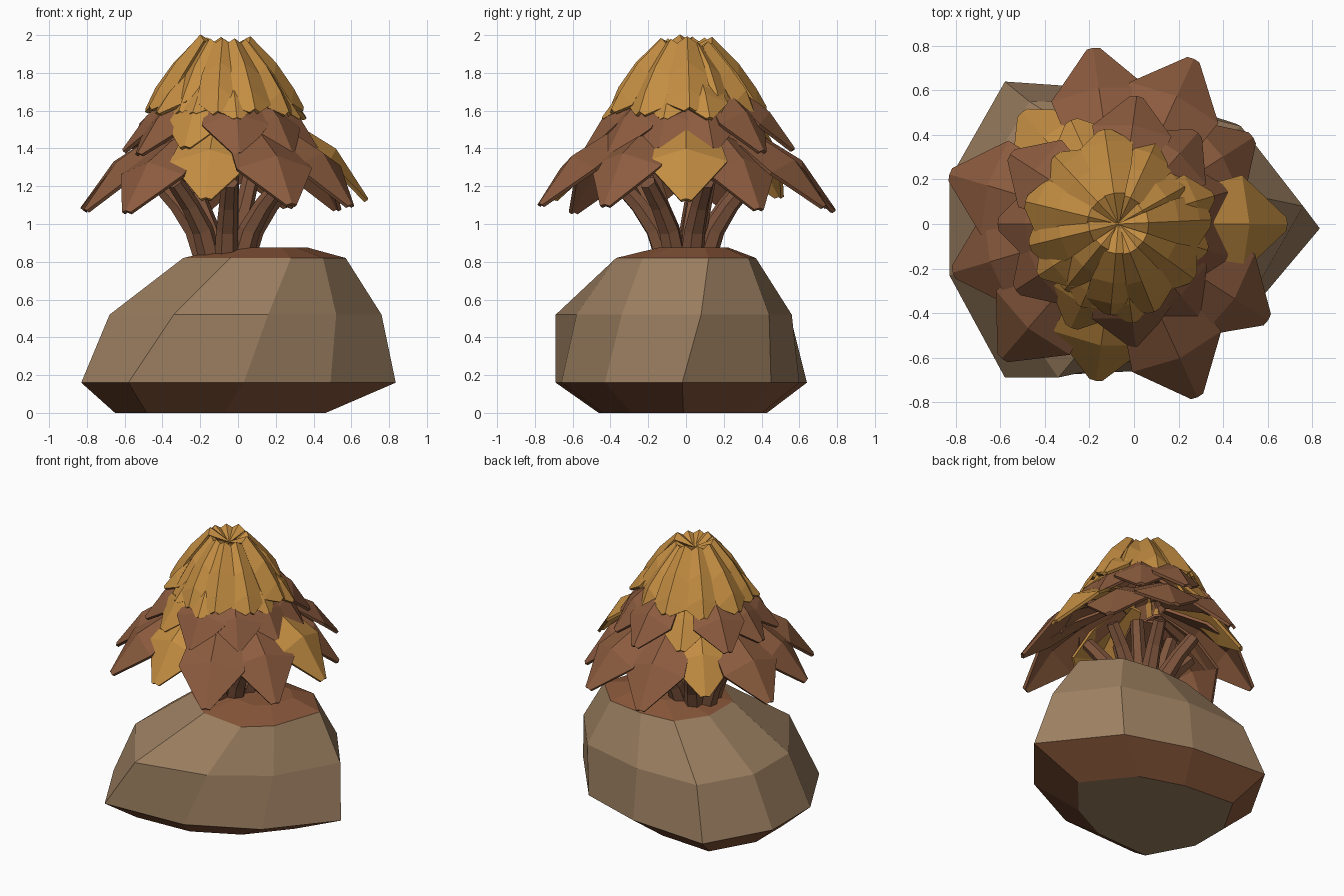
import bpy, bmesh, math, random
from mathutils import Vector, Matrix

random.seed(7)
cube = bpy.data.objects.get("Cube")
if cube:
    bpy.data.objects.remove(cube, do_unlink=True)


def material(name, rgb):
    mat = bpy.data.materials.new(name)
    mat.use_nodes = True
    colour = (*rgb, 1)
    mat.diffuse_color = colour
    for node in mat.node_tree.nodes:
        if node.type == 'BSDF_PRINCIPLED':
            node.inputs["Base Color"].default_value = colour
            node.inputs["Roughness"].default_value = 0.9
    return mat


STONE = material("tan stone", (0.33, 0.212, 0.118))
SOIL = material("red brown soil", (0.25, 0.095, 0.042))
BARK = material("brown bark", (0.21, 0.09, 0.046))
BROWN = material("brown leaf", (0.262, 0.106, 0.049))
GOLD = material("golden leaf", (0.55, 0.268, 0.055))
CENTRE = Vector((-0.07, 0, 0))


def add_mesh(name, bm, mats):
    mesh = bpy.data.meshes.new(name)
    bm.to_mesh(mesh)
    bm.free()
    for mat in mats:
        mesh.materials.append(mat)
    obj = bpy.data.objects.new(name, mesh)
    bpy.context.collection.objects.link(obj)
    return obj


# Faceted boulder: stacked rings, counter-clockwise from the +x corner
foot = [(.835, -.02), (.46, .45), (0, .6), (-.58, .64), (-.83, .2),
        (-.83, -.23), (-.58, -.69), (.03, -.66), (.49, -.43)]
belly = [(.76, .08), (.48, .44), (0, .56), (-.47, .55), (-.68, .2),
         (-.68, -.2), (-.34, -.69), (.16, -.58), (.52, -.34)]
shoulder = [(.57, .12), (.37, .33), (.1, .37), (-.15, .35), (-.29, .15),
            (-.29, -.12), (-.04, -.33), (.28, -.37), (.45, -.23)]
base = [(x * .67 - .095, y * .67) for x, y in foot]
crown = [(x * .49 + .09, y * .5 + .04) for x, y in shoulder]

bm = bmesh.new()
rings = [[bm.verts.new((x, y, z)) for x, y in ring] for ring, z in
         ((base, 0), (foot, .16), (belly, .52), (shoulder, .82), (crown, .875))]
bm.faces.new(reversed(rings[0]))
bm.faces.new(rings[-1]).material_index = 1
for level, (low, high) in enumerate(zip(rings, rings[1:])):
    for i in range(len(low)):
        j = (i + 1) % len(low)
        face = bm.faces.new((low[i], low[j], high[j], high[i]))
        face.material_index = 1 if level in (0, 3) else 0
add_mesh("boulder", bm, [STONE, SOIL])


# Stems fanning out from the soil
def stem(name, angle, spread, top):
    curve = bpy.data.curves.new(name, 'CURVE')
    curve.dimensions = '3D'
    curve.bevel_depth = 0.058
    curve.bevel_resolution = 1
    curve.use_fill_caps = True
    path = [(.1, .8, 1.1), (.16, .97, 1), (.25, 1.1, .85), (.36, top, .75)]
    spline = curve.splines.new('POLY')
    spline.use_smooth = False
    spline.points.add(len(path) - 1)
    for point, (r, z, size) in zip(spline.points, path):
        r *= spread
        point.co = (CENTRE.x + r * math.cos(angle), r * math.sin(angle), z, 1)
        point.radius = size
    curve.materials.append(BARK)
    bpy.context.collection.objects.link(bpy.data.objects.new(name, curve))


for i in range(7):
    stem(f"outer_stem_{i + 1}", math.tau * i / 7 + 0.3, 1, 1.22)
for i in range(3):
    stem(f"inner_stem_{i + 1}", math.tau * i / 3 + 0.7, 0.55, 1.3)


# A folded leaf: rows of (radius, height, half width), drooping from the centre
def leaf(name, angle, rows, stretch, lift, fold, mat):
    bm = bmesh.new()
    grid = []
    for r, z, w in rows:
        wobble = random.uniform(-.012, .012)
        grid.append([bm.verts.new((r * stretch - .15 * w * abs(side), w * side,
                                   z + lift + wobble - fold * w * abs(side)))
                     for side in (1, 0, -1)])
    for a, b in zip(grid, grid[1:]):
        for c in range(2):
            bm.faces.new((a[c], a[c + 1], b[c + 1], b[c]))
    bmesh.ops.transform(bm, verts=bm.verts, matrix=Matrix.Translation(CENTRE)
                        @ Matrix.Rotation(angle, 4, 'Z'))
    obj = add_mesh(name, bm, [mat])
    solid = obj.modifiers.new("thickness", 'SOLIDIFY')
    solid.thickness = 0.02
    solid.offset = -1


LOWER = [(.15, 1.55, .07), (.42, 1.48, .17), (.62, 1.35, .22), (.8, 1.1, .03)]
MIDDLE = [(.1, 1.78, .05), (.28, 1.72, .13), (.44, 1.58, .18), (.57, 1.39, .03)]
UPPER = [(.1, 1.86, .05), (.22, 1.82, .1), (.35, 1.69, .13), (.43, 1.58, .02)]
TOP = [(0, 1.92, .004), (.13, 2, .05), (.26, 1.86, .1), (.35, 1.73, .12),
       (.4, 1.62, .03)]

# Lower canopy, with a few golden leaves that sit slightly higher
reaches = [.95, .9, 1.02, 1, .83, .99, .97, 1, .89, 1.07, 1]
count = len(reaches)
for i, reach in enumerate(reaches):
    golden = i in (0, 4, 8)
    leaf(f"lower_leaf_{i + 1}", math.tau * i / count, LOWER, reach,
         .045 if golden else random.uniform(-.03, .02), .3,
         GOLD if golden else BROWN)

# Middle canopy, staggered; shorter at the golden leaves and on the left side
for i in range(count):
    golden = i in (3, 7)
    short = golden or i in (0, count - 1)
    leaf(f"middle_leaf_{i + 1}", math.tau * (i + .5) / count, MIDDLE,
         .9 if short else random.uniform(.95, 1.05),
         .015 if short else random.uniform(-.02, .02), .35,
         GOLD if golden else BROWN)

# Golden crown in two layers, with deep irregular pleats
for i in range(11):
    leaf(f"crown_under_leaf_{i + 1}", math.tau * (i + .5) / 11, UPPER,
         random.uniform(.9, 1.05), random.uniform(-.03, .01), .4, GOLD)
    leaf(f"crown_leaf_{i + 1}", math.tau * (i + random.uniform(-.1, .1)) / 11,
         TOP, random.uniform(.93, 1.08), random.uniform(-.03, 0), .65, GOLD)
